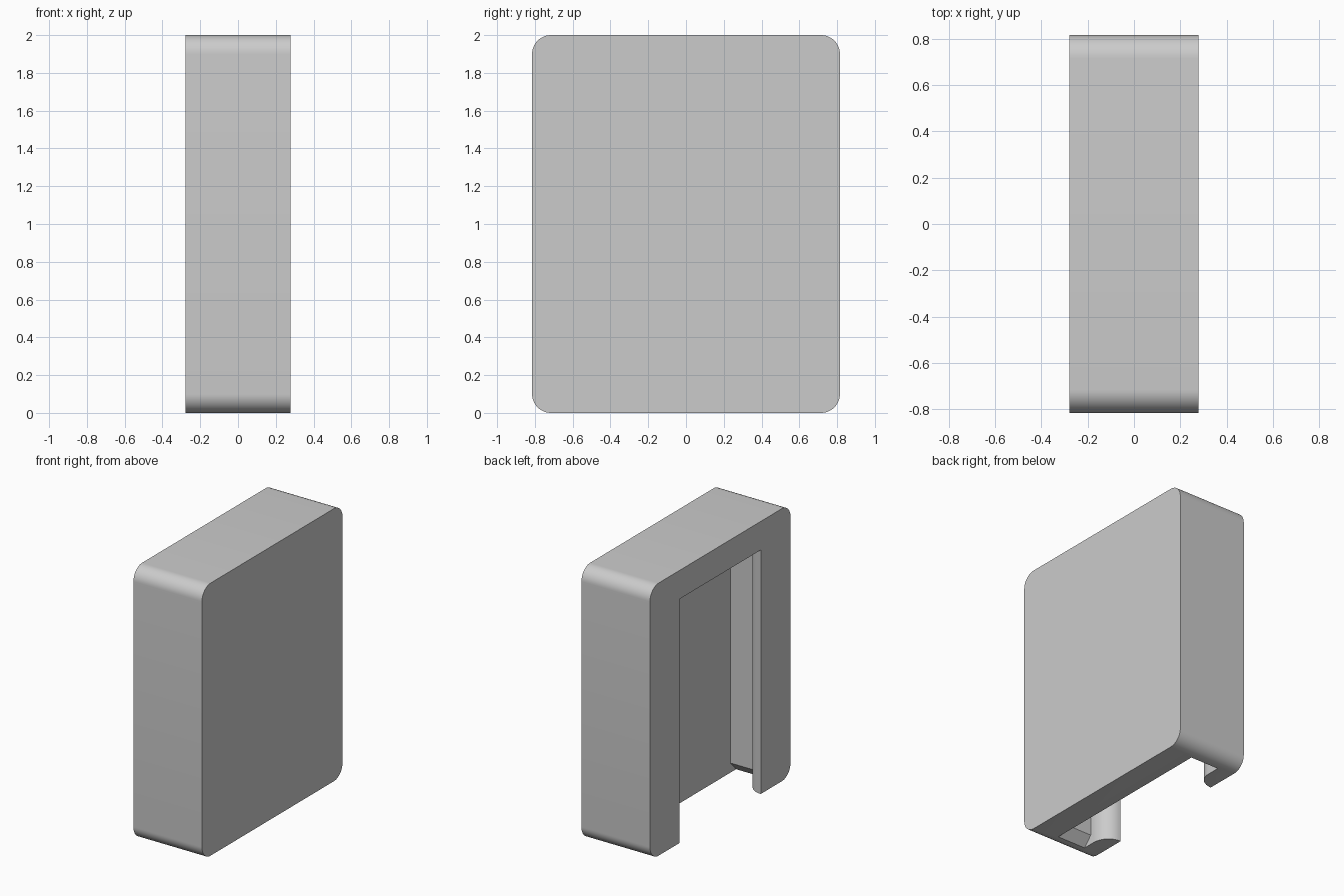
import bpy, bmesh, math
from mathutils import Vector

old = bpy.data.objects.get("Cube")
if old:
    bpy.data.objects.remove(old, do_unlink=True)

HALF_X, HALF_Y, HEIGHT, CORNER = 0.278, 0.815, 2.0, 0.1
FLOOR_X, LIP_X = 0.08, -0.15        # slot back wall, inner side of lips
WALL_Y, MOUTH_Y, LIP_Y = 0.63, 0.695, 0.47
SLOT_TOP, FLARE = 1.79, 0.07

grey = bpy.data.materials.new("plain_grey")
grey.use_nodes = True
grey.diffuse_color = (0.6, 0.6, 0.6, 1)
grey.node_tree.nodes["Principled BSDF"].inputs["Base Color"].default_value = (0.6, 0.6, 0.6, 1)


def arc(cx, cy, r, start, end, steps=12):
    angles = [math.radians(start + (end - start) * i / steps) for i in range(steps + 1)]
    return [(cx + r * math.cos(a), cy + r * math.sin(a)) for a in angles]


def prism(name, points, direction):
    """Extrude a closed 3D outline along a direction."""
    bm = bmesh.new()
    face = bm.faces.new([bm.verts.new(p) for p in points])
    out = bmesh.ops.extrude_face_region(bm, geom=[face])
    moved = [g for g in out["geom"] if isinstance(g, bmesh.types.BMVert)]
    bmesh.ops.translate(bm, verts=moved, vec=Vector(direction))
    bmesh.ops.recalc_face_normals(bm, faces=bm.faces)
    mesh = bpy.data.meshes.new(name)
    bm.to_mesh(mesh)
    bm.free()
    mesh.materials.append(grey)
    obj = bpy.data.objects.new(name, mesh)
    bpy.context.collection.objects.link(obj)
    return obj


# Body: rounded rectangle extruded through its thickness
cy, low, high = HALF_Y - CORNER, CORNER, HEIGHT - CORNER
outline = (arc(cy, high, CORNER, 0, 90) + arc(-cy, high, CORNER, 90, 180)
           + arc(-cy, low, CORNER, 180, 270) + arc(cy, low, CORNER, 270, 360))
body = prism("holder_body", [(-HALF_X, y, z) for y, z in outline], (2 * HALF_X, 0, 0))

# Slot: wide channel with a narrower mouth between rounded lips
r = LIP_X + HALF_X
half = [(FLOOR_X, WALL_Y), (LIP_X, WALL_Y)]
half += arc(-HALF_X, LIP_Y + r, r, 0, -90)
half += [(-HALF_X - 0.1, LIP_Y)]
section = half + [(x, -y) for x, y in reversed(half)]
slot = prism("slot_cutter", [(x, y, -0.1) for x, y in section], (0, 0, SLOT_TOP + 0.1))

# Flared entry at the bottom of the slot
below = 0.05
spread = MOUTH_Y + (MOUTH_Y - WALL_Y) * below / FLARE
entry = [(spread, -below), (WALL_Y, FLARE), (-WALL_Y, FLARE), (-spread, -below)]
flare = prism("flare_cutter", [(LIP_X, y, z) for y, z in entry], (FLOOR_X - LIP_X, 0, 0))

# Cut the slot and entry out of the body
for cutter in (slot, flare):
    mod = body.modifiers.new(cutter.name, 'BOOLEAN')
    mod.operation = 'DIFFERENCE'
    mod.solver = 'EXACT'
    mod.object = cutter
bpy.ops.object.select_all(action='DESELECT')
body.select_set(True)
bpy.context.view_layer.objects.active = body
for mod in list(body.modifiers):
    bpy.ops.object.modifier_apply(modifier=mod.name)
for cutter in (slot, flare):
    bpy.data.objects.remove(cutter, do_unlink=True)
bpy.ops.object.shade_smooth_by_angle(angle=math.radians(30))
